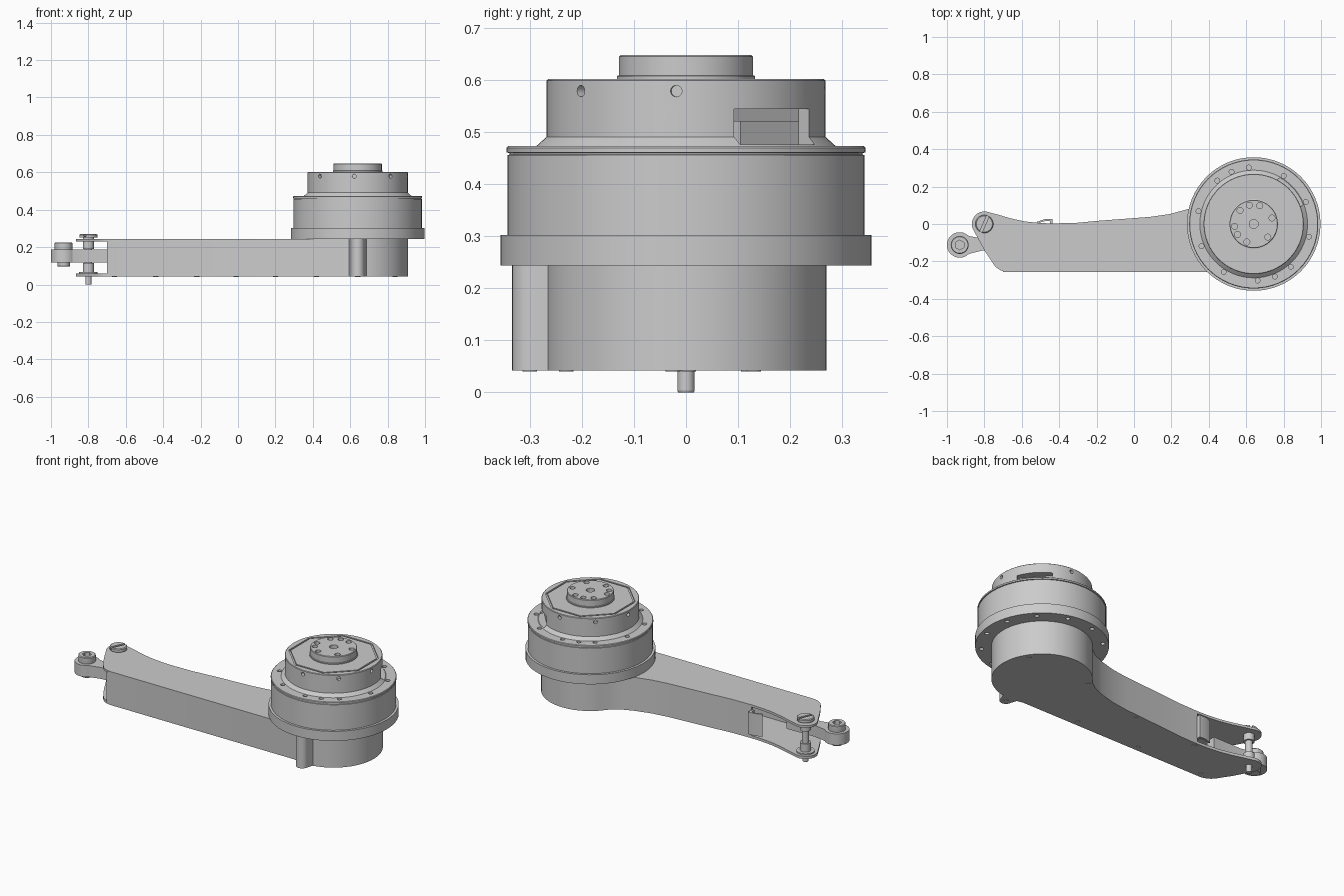
import bpy, bmesh
from math import sin, cos, radians, pi
from mathutils import Vector, Matrix

if "Cube" in bpy.data.objects:
    bpy.data.objects.remove(bpy.data.objects["Cube"])

CX = 0.64  # axis of the drive unit


def finish(name, bm):
    bmesh.ops.recalc_face_normals(bm, faces=bm.faces)
    me = bpy.data.meshes.new(name)
    bm.to_mesh(me)
    bm.free()
    ob = bpy.data.objects.new(name, me)
    bpy.context.collection.objects.link(ob)
    return ob


def smooth(ob):
    bpy.ops.object.select_all(action='DESELECT')
    bpy.context.view_layer.objects.active = ob
    ob.select_set(True)
    bpy.ops.object.shade_smooth_by_angle(angle=radians(25))


def add_cyl(bm, x, y, z0, z1, r, seg=20, rot=0):
    m = Matrix.Translation((x, y, (z0 + z1) / 2)) @ Matrix.Rotation(rot, 4, 'Z')
    bmesh.ops.create_cone(bm, cap_ends=True, segments=seg, radius1=r, radius2=r,
                          depth=z1 - z0, matrix=m)


def add_box(bm, m, size):
    bmesh.ops.create_cube(bm, size=1, matrix=m @ Matrix.Diagonal((*size, 1)))


def lathe(name, prof, x=CX, y=0, seg=64):
    # closed solid of revolution; profile runs from bottom axis to top axis
    bm = bmesh.new()
    rings = []
    for r, z in prof:
        rings.append([bm.verts.new((x + r * cos(2 * pi * i / seg), y + r * sin(2 * pi * i / seg), z))
                      for i in range(seg)])
    for a, b in zip(rings, rings[1:]):
        for i in range(seg):
            j = (i + 1) % seg
            bm.faces.new((a[i], a[j], b[j], b[i]))
    bm.faces.new(rings[0][::-1])
    bm.faces.new(rings[-1])
    return finish(name, bm)


def prism(name, pts, z0, z1):
    bm = bmesh.new()
    f = bm.faces.new([bm.verts.new((x, y, z0)) for x, y in pts])
    ext = bmesh.ops.extrude_face_region(bm, geom=[f])
    bmesh.ops.translate(bm, vec=(0, 0, z1 - z0),
                        verts=[v for v in ext['geom'] if isinstance(v, bmesh.types.BMVert)])
    return finish(name, bm)


def cut(ob, bm):
    cutter = finish('cutter', bm)
    cutter.hide_render = True
    mod = ob.modifiers.new('cut', 'BOOLEAN')
    mod.operation, mod.object, mod.solver = 'DIFFERENCE', cutter, 'EXACT'
    bpy.context.view_layer.objects.active = ob
    bpy.ops.object.modifier_apply(modifier=mod.name)
    bpy.data.objects.remove(cutter)


def arc(cx, cy, r, a0, a1, n):
    return [(cx + r * cos(radians(a0 + (a1 - a0) * i / n)),
             cy + r * sin(radians(a0 + (a1 - a0) * i / n))) for i in range(n + 1)]


def polar(r, deg):
    return CX + r * cos(radians(deg)), r * sin(radians(deg))


# arm: top and bottom plates joined by a wall, open at the far end
round_end = arc(CX, 0, 0.27, -108, 135, 40)
back_edge = [(0.41, 0.145), (0.36, 0.108), (0.29, 0.08), (0.19, 0.053), (0.085, 0.038),
             (-0.18, 0.018), (-0.31, 0.006), (-0.44, 0.003)]
tip = [(-0.5, 0.005), (-0.58, 0.013), (-0.66, 0.03), (-0.72, 0.048)] \
    + arc(-0.80, 0, 0.067, 70, 205, 14) + [(-0.80, -0.14)] + arc(-0.67, -0.157, 0.1, 205, 270, 8)
wall_path = [(-0.70, -0.257)] + round_end + back_edge
outline = round_end + back_edge + tip
smooth(prism('arm_bottom_plate', outline, 0.042, 0.058))
smooth(prism('arm_top_plate', outline, 0.230, 0.244))
inner = []
for i, p in enumerate(wall_path):
    a = Vector(wall_path[max(i - 1, 0)])
    b = Vector(wall_path[min(i + 1, len(wall_path) - 1)])
    d = (b - a).normalized()
    inner.append((p[0] - d.y * 0.016, p[1] + d.x * 0.016))
smooth(prism('arm_wall', wall_path + inner[::-1], 0.05, 0.237))

# recessed screws in the arm underside
bm = bmesh.new()
for x, y in [(0.84, 0.13), (0.42, 0.12), (-0.01, 0.005), (-0.22, -0.23), (0.2, -0.23),
             (-0.44, -0.025), (-0.66, -0.23), (0.64, -0.3)]:
    add_cyl(bm, x, y, 0.04, 0.06, 0.014)
smooth(finish('underside_screws', bm))

# screw boss on the front of the housing
smooth(prism('housing_boss', arc(0.64, -0.298, 0.036, 180, 360, 14) + [(0.69, -0.255), (0.59, -0.255)],
             0.042, 0.244))

# catch on the back edge near the open end
smooth(prism('catch', [(-0.435, -0.01), (-0.435, 0.027), (-0.475, 0.027), (-0.52, 0.012),
                       (-0.515, 0.004), (-0.475, 0.016), (-0.45, 0.016), (-0.45, -0.01)], 0.075, 0.21))

# mounting flange with holes
flange = lathe('mounting_flange', [(0.357, 0.244), (0.357, 0.302)])
bm = bmesh.new()
for k in range(12):
    add_cyl(bm, *polar(0.325, 15 + 30 * k), 0.23, 0.27, 0.012, 14)
cut(flange, bm)
smooth(flange)

# motor housing with rim plate and screw holes
housing = lathe('motor_housing', [(0.343, 0.302), (0.343, 0.456), (0.339, 0.457), (0.339, 0.46),
                                  (0.345, 0.461), (0.345, 0.470), (0.342, 0.473)])
bm = bmesh.new()
for a in (113, 95, 58, 23, -13, -49, -68, -86, -122, 203, 167, 130):
    add_cyl(bm, *polar(0.303, a), 0.455, 0.49, 0.013, 16)
cut(housing, bm)
smooth(housing)

# upper drive body: octagonal groove, side holes and connector pocket
body = lathe('drive_body', [(0.288, 0.473), (0.268, 0.491), (0.268, 0.599), (0.265, 0.602)])
bm = bmesh.new()
rings = []
for ap, z in ((0.233, 0.594), (0.233, 0.62), (0.223, 0.62), (0.223, 0.594)):
    rings.append([bm.verts.new((*polar(ap / cos(pi / 8), 22.5 + 45 * k), z)) for k in range(8)])
for a, b in zip(rings, rings[1:] + rings[:1]):
    for i in range(8):
        j = (i + 1) % 8
        bm.faces.new((a[i], a[j], b[j], b[i]))
cut(body, bm)
bm = bmesh.new()
for k in range(8):
    if k == 1:
        continue
    a = 45 * k - 4
    m = Matrix.Translation((*polar(0.268, a), 0.579)) @ Matrix.Rotation(radians(a), 4, 'Z') \
        @ Matrix.Rotation(pi / 2, 4, 'Y')
    bmesh.ops.create_cone(bm, cap_ends=True, segments=16, radius1=0.011, radius2=0.011,
                          depth=0.04, matrix=m)
R41 = Matrix.Rotation(radians(41), 4, 'Z')
add_box(bm, Matrix.Translation((*polar(0.265, 41), 0.5105)) @ R41, (0.09, 0.19, 0.069))
cut(body, bm)
smooth(body)

# connector sitting in the pocket
bm = bmesh.new()
add_box(bm, Matrix.Translation((*polar(0.228, 41), 0.498)) @ R41, (0.035, 0.15, 0.046))
finish('connector', bm)

# output hub with bolt circle
hub = lathe('output_hub', [(0.133, 0.6), (0.133, 0.608), (0.129, 0.609), (0.129, 0.645), (0.126, 0.648)])
bm = bmesh.new()
add_cyl(bm, CX, 0, 0.62, 0.66, 0.024)
for a in (135, 103, 72, 18, -43, 249, 213, 187):
    add_cyl(bm, *polar(0.103, a), 0.625, 0.66, 0.016)
cut(hub, bm)
smooth(hub)

# slotted pivot pin through the fork
pin = lathe('pivot_pin', [(0.015, 0), (0.0165, 0.003), (0.0165, 0.05), (0.05, 0.05), (0.05, 0.066),
                          (0.03, 0.066), (0.03, 0.115), (0.02, 0.115), (0.02, 0.19), (0.03, 0.19),
                          (0.03, 0.225), (0.03, 0.25), (0.048, 0.25), (0.048, 0.266), (0.043, 0.27)],
            -0.80, 0, 32)
bm = bmesh.new()
add_box(bm, Matrix.Translation((-0.80, 0, 0.268)) @ Matrix.Rotation(radians(66), 4, 'Z'), (0.12, 0.014, 0.024))
cut(pin, bm)
smooth(pin)

# link reaching into the arm, with rounded eye
smooth(prism('link', arc(-0.932, -0.112, 0.068, 45, 315, 28)
             + [(-0.81, -0.142), (-0.62, -0.135), (-0.62, -0.075), (-0.81, -0.078)], 0.118, 0.187))

# socket bolt through the link eye
bolt = lathe('link_bolt', [(0.03, 0.095), (0.033, 0.098), (0.033, 0.125), (0.048, 0.18),
                           (0.048, 0.221), (0.044, 0.225)], -0.932, -0.112, 32)
bm = bmesh.new()
add_cyl(bm, -0.932, -0.112, 0.2, 0.24, 0.026, 6)
cut(bolt, bm)
smooth(bolt)
